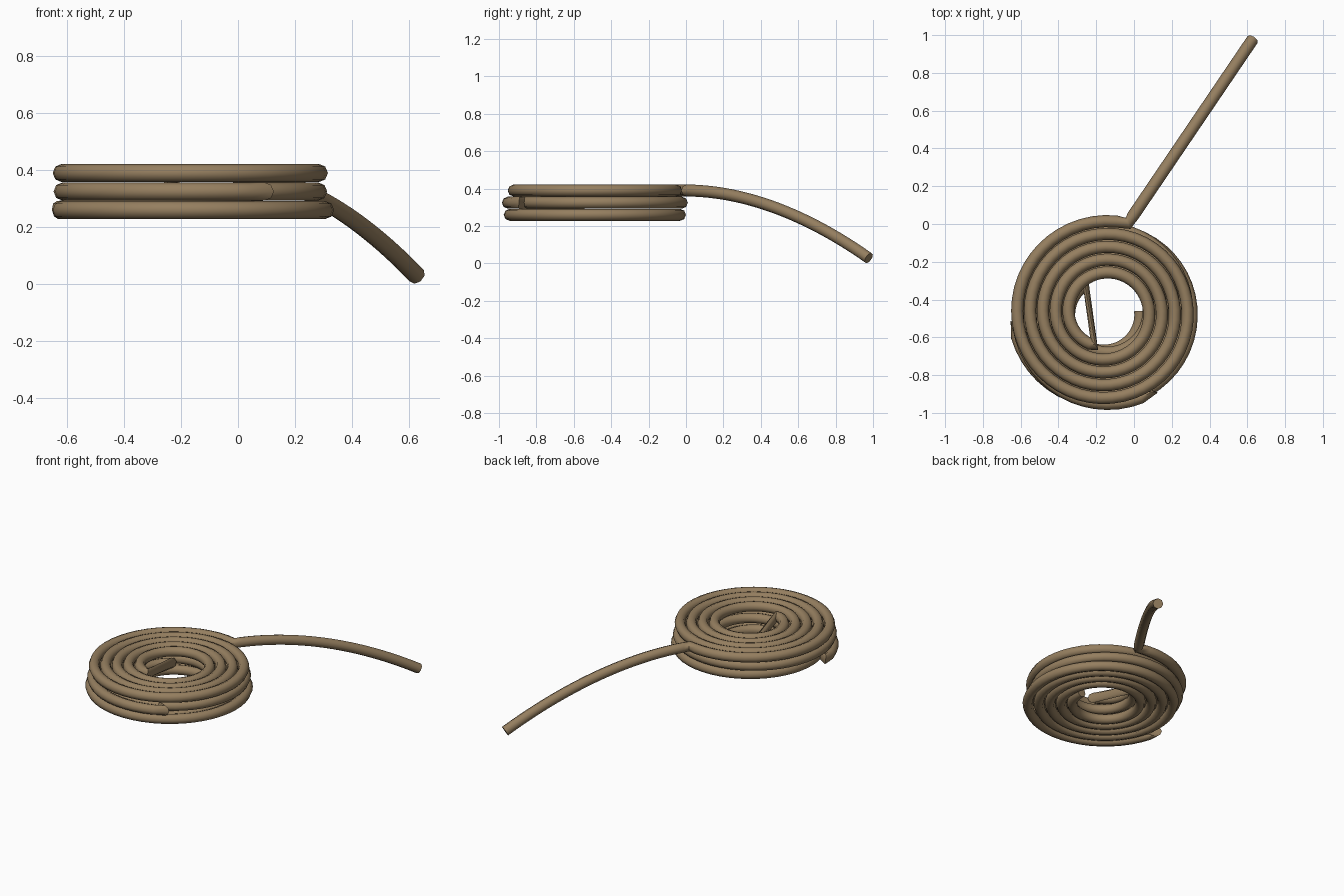
import bpy, math
from mathutils import Vector

if "Cube" in bpy.data.objects:
    bpy.data.objects.remove(bpy.data.objects["Cube"])

CENTRE = Vector((-0.15, -0.47, 0))
R_OUT, R_IN, TURNS, ROPE = 0.488, 0.183, 4.486, 0.032
STEPS = 220


def spiral(start_deg, r0, r1, z):
    """Flat counter-clockwise spiral layer from radius r0 to r1."""
    pts = []
    for i in range(STEPS + 1):
        t = i / STEPS
        a = math.radians(start_deg) + t * TURNS * 2 * math.pi
        r = r0 + (r1 - r0) * t
        pts.append(CENTRE + Vector((r * math.cos(a), r * math.sin(a), z)))
    return pts


# three stacked layers: inward, outward, inward
top = spiral(76, R_OUT, R_IN, 0.39)
middle = spiral(125, R_IN, R_OUT, 0.325)
bottom = spiral(188, R_OUT, R_IN, 0.26)

# loose end drooping down to the ground
start, end = top[0], Vector((0.628, 0.977, 0.029))
tail = []
for i in range(24, 0, -1):
    t = i / 24
    p = start.lerp(end, t)
    p.z = start.z + (end.z - start.z) * t ** 1.9
    tail.append(p)

path = tail + top + middle + bottom

# one continuous rope swept along the path
curve = bpy.data.curves.new("rope_path", 'CURVE')
curve.dimensions = '3D'
curve.twist_mode = 'Z_UP'
curve.bevel_depth = ROPE
curve.bevel_resolution = 2
curve.use_fill_caps = True
spline = curve.splines.new('POLY')
spline.points.add(len(path) - 1)
for sp, p in zip(spline.points, path):
    sp.co = (p.x, p.y, p.z, 1)

rope = bpy.data.objects.new("coiled_rope", curve)
bpy.context.collection.objects.link(rope)
mat = bpy.data.materials.new("hemp_brown")
mat.diffuse_color = (0.30, 0.21, 0.115, 1)
mat.use_nodes = True
mat.node_tree.nodes["Principled BSDF"].inputs["Base Color"].default_value = mat.diffuse_color
curve.materials.append(mat)

bpy.context.view_layer.objects.active = rope
rope.select_set(True)
bpy.ops.object.convert(target='MESH')
bpy.ops.object.shade_smooth_by_angle(angle=math.radians(50))
